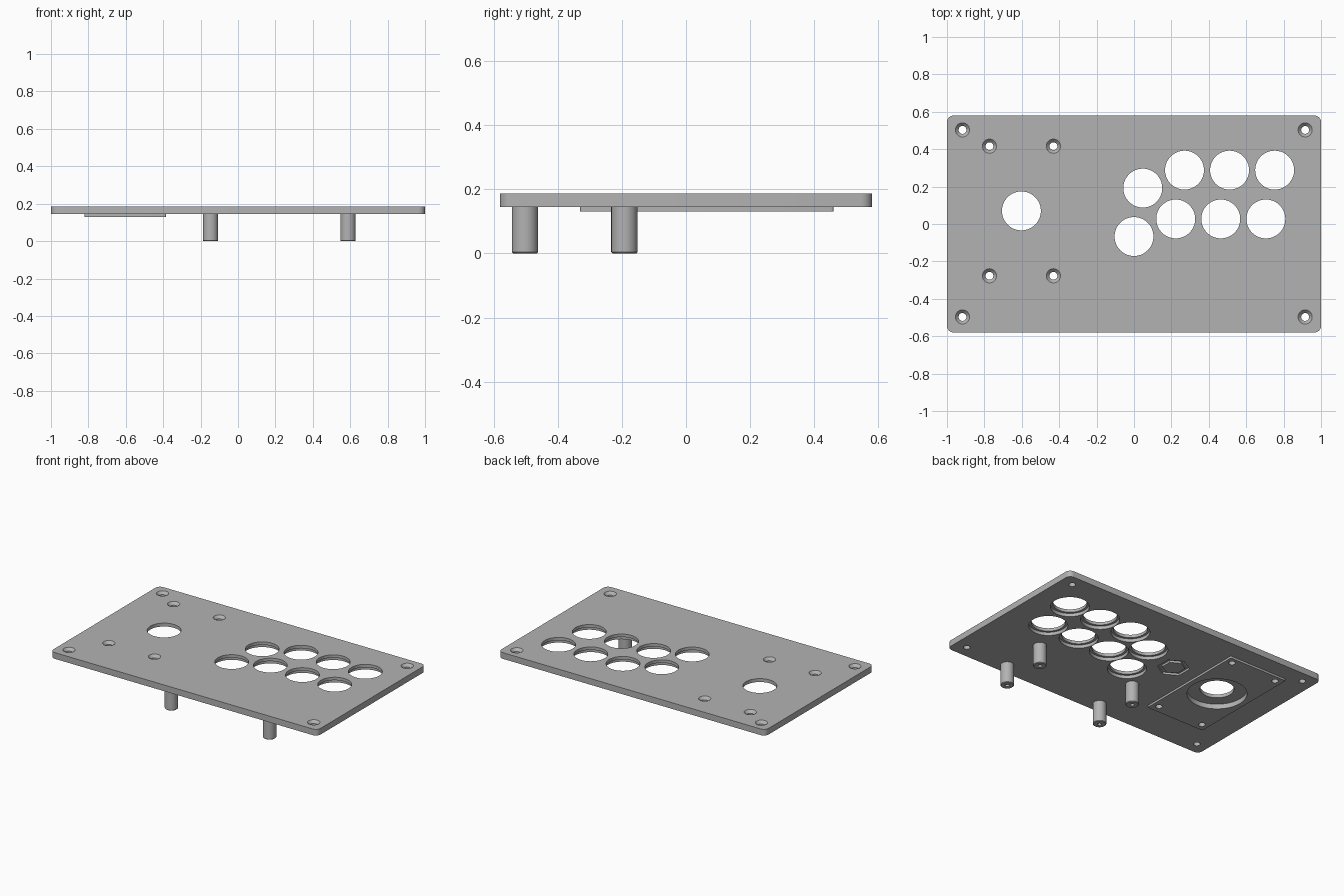
import bpy, bmesh, math

if "Cube" in bpy.data.objects:
    bpy.data.objects.remove(bpy.data.objects["Cube"])

BOTTOM, TOP = 0.144, 0.186

grey = bpy.data.materials.new("plain grey")
grey.use_nodes = True
COLOUR = (0.45, 0.45, 0.45, 1)
grey.diffuse_color = COLOUR
grey.node_tree.nodes["Principled BSDF"].inputs["Base Color"].default_value = COLOUR


def finish(name, bm):
    bmesh.ops.recalc_face_normals(bm, faces=bm.faces)
    mesh = bpy.data.meshes.new(name)
    bm.to_mesh(mesh)
    bm.free()
    obj = bpy.data.objects.new(name, mesh)
    bpy.context.collection.objects.link(obj)
    mesh.materials.append(grey)
    return obj


def lathe(bm, x, y, profile, sides=48, turn=0.0):
    """Capped solid of revolution from (radius, z) pairs."""
    rings = []
    for r, z in profile:
        angles = [turn + math.tau * i / sides for i in range(sides)]
        rings.append([bm.verts.new((x + r * math.cos(a), y + r * math.sin(a), z)) for a in angles])
    for a, b in zip(rings, rings[1:]):
        for i in range(sides):
            j = (i + 1) % sides
            bm.faces.new((a[i], a[j], b[j], b[i]))
    bm.faces.new(rings[0])
    bm.faces.new(rings[-1])


def slab(name, x0, x1, y0, y1, z0, z1, radius):
    """Box with rounded vertical corners."""
    bm = bmesh.new()
    bmesh.ops.create_cube(bm, size=1)
    for v in bm.verts:
        v.co = (x1 if v.co.x > 0 else x0, y1 if v.co.y > 0 else y0, z1 if v.co.z > 0 else z0)
    upright = [e for e in bm.edges if abs(e.verts[0].co.z - e.verts[1].co.z) > 0.001]
    bmesh.ops.bevel(bm, geom=upright, offset=radius, segments=6, profile=0.5, affect='EDGES')
    return finish(name, bm)


def boolean(obj, other, operation):
    mod = obj.modifiers.new(operation.lower(), 'BOOLEAN')
    mod.operation, mod.solver, mod.object = operation, 'EXACT', other
    bpy.context.view_layer.objects.active = obj
    bpy.ops.object.modifier_apply(modifier=mod.name)
    bpy.data.objects.remove(other)


# Top plate with the raised stick mount underneath
plate = slab("top_plate", -1, 1, -0.58, 0.58, BOTTOM, TOP, 0.035)
mount = slab("stick_mount", -0.82, -0.385, -0.33, 0.46, 0.13, BOTTOM + 0.005, 0.008)
boolean(plate, mount, 'UNION')

# Cutters: button holes with a wider recess below
cut = bmesh.new()
buttons = [(0.047, 0.192), (0.0, -0.067)]
for i in range(3):
    buttons += [(0.27 + 0.241 * i, 0.288), (0.223 + 0.241 * i, 0.027)]
for x, y in buttons:
    lathe(cut, x, y, [(0.119, 0.1), (0.119, 0.166), (0.104, 0.166), (0.104, 0.2)], 64)

# Stick hole and its recess
lathe(cut, -0.602, 0.07, [(0.183, 0.1), (0.183, 0.163), (0.104, 0.163), (0.104, 0.2)], 64)

# Countersunk screw holes
screws = [(x, y) for x in (-0.917, 0.915) for y in (-0.497, 0.503)]
screws += [(x, y) for x in (-0.773, -0.431) for y in (-0.277, 0.416)]
for x, y in screws:
    lathe(cut, x, y, [(0.021, 0.1), (0.021, 0.168), (0.038, TOP), (0.038, 0.2)], 32)

# Hexagonal pocket
HEX = (-0.21, 0.125)
lathe(cut, *HEX, [(0.1, 0.1), (0.1, 0.158)], 6, math.pi / 6)
boolean(plate, finish("cutter", cut), 'DIFFERENCE')
plate.name = "top_plate"

# Hexagonal boss in the pocket
bm = bmesh.new()
lathe(bm, *HEX, [(0.07, BOTTOM), (0.07, 0.16)], 6, math.pi / 6)
parts = [plate, finish("hex_boss", bm)]

# Standoffs with a screw bore
for side, x in (("right", -0.147), ("left", 0.588)):
    for place, y in (("front", -0.502), ("rear", -0.192)):
        bm = bmesh.new()
        lathe(bm, x, y, [(0.013, 0.08), (0.013, 0), (0.037, 0), (0.041, 0.004), (0.041, BOTTOM + 0.002)])
        parts.append(finish(f"standoff_{place}_{side}", bm))

# Smooth curved walls, keep edges sharp
bpy.ops.object.select_all(action='DESELECT')
for obj in parts:
    obj.select_set(True)
bpy.context.view_layer.objects.active = plate
bpy.ops.object.shade_smooth_by_angle(angle=math.radians(30))
